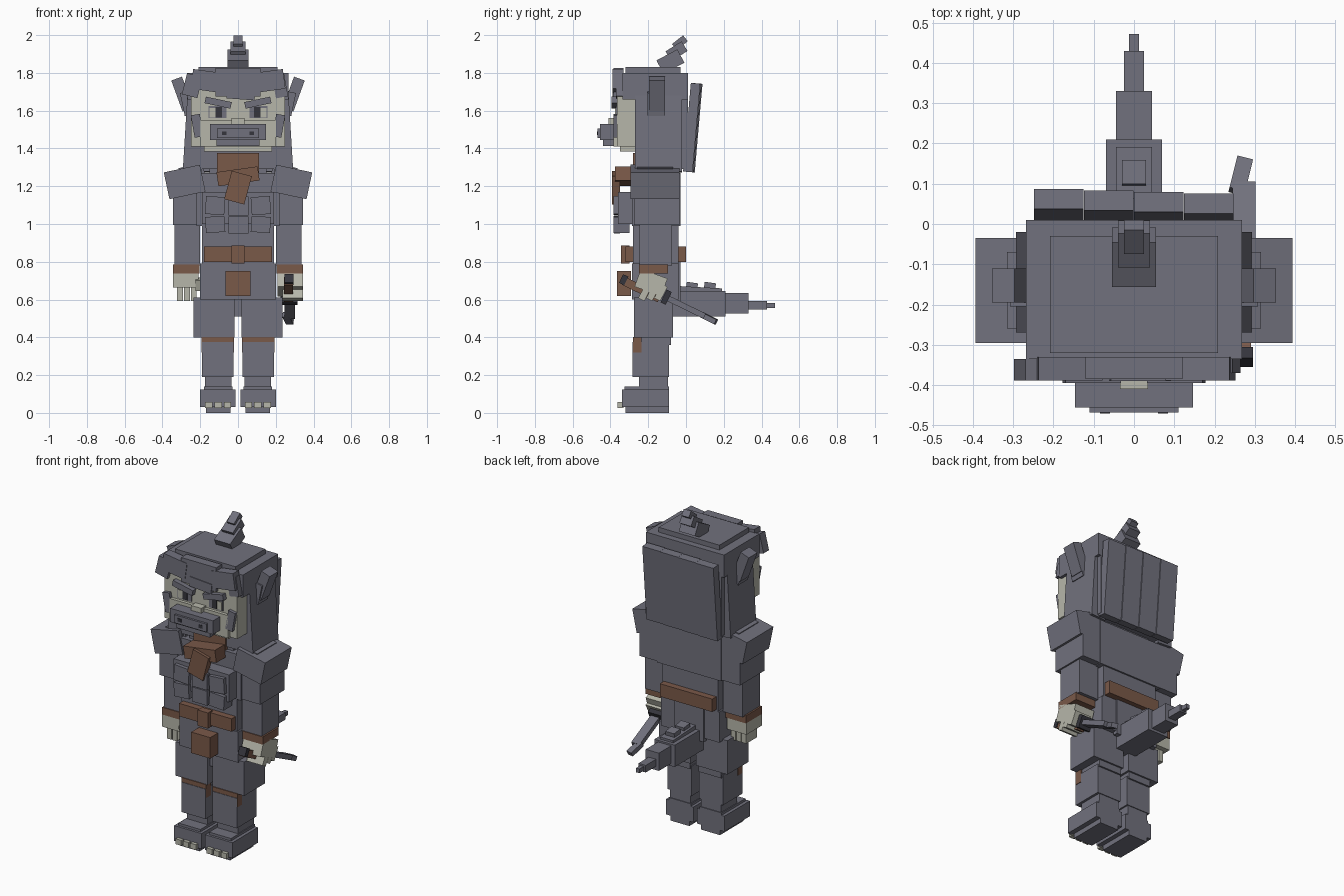
import bpy
from math import radians
from mathutils import Euler


def material(name, rgb):
    m = bpy.data.materials.new(name)
    m.diffuse_color = (*rgb, 1)
    return m


GREY = material("slate_grey", (0.165, 0.165, 0.205))
CREAM = material("pale_cream", (0.47, 0.47, 0.40))
BROWN = material("leather_brown", (0.195, 0.10, 0.066))
DARK = material("dark_grey", (0.035, 0.035, 0.045))


def box(name, x, y, z, mat=GREY, rot=(0, 0, 0)):
    """Box from axis ranges, turned about its own centre."""
    r = (x, y, z)
    c = [(a + b) / 2 for a, b in r]
    s = [abs(b - a) / 2 for a, b in r]
    e = Euler([radians(a) for a in rot])
    bpy.ops.mesh.primitive_cube_add(size=2, location=c, rotation=e)
    o = bpy.context.object
    o.name = name
    o.scale = s
    o.data.materials.append(mat)
    return o


def pair(name, x, y, z, mat=GREY, rot=(0, 0, 0)):
    """Same box on the +x side and mirrored on the -x side."""
    box(name + "_left", x, y, z, mat, rot)
    box(name + "_right", (-x[1], -x[0]), y, z, mat, (rot[0], -rot[1], -rot[2]))


# Feet with toe claws
pair("sole", (.04, .17), (-.32, -.09), (0, .03))
pair("foot", (.012, .20), (-.34, -.09), (.03, .125))
pair("foot_top", (.03, .18), (-.325, -.09), (.12, .14))
for i, x in enumerate((.055, .105, .155)):
    pair(f"toe_claw_{i}", (x - .019, x + .019), (-.362, -.33), (.025, .058), CREAM)

# Legs
pair("ankle", (.035, .175), (-.25, -.095), (.12, .2))
pair("shin", (.025, .19), (-.283, -.09), (.19, .375))
pair("knee_strap", (.022, .193), (-.28, -.235), (.32, .402), BROWN)
pair("knee", (.03, .185), (-.262, -.08), (.36, .44))
pair("thigh", (.018, .235), (-.275, -.07), (.4, .61))

# Hips, waist, belt and pouch
box("hips", (-.2, .2), (-.285, -.04), (.6, .79))
box("crotch", (-.07, .07), (-.25, -.06), (.51, .62))
box("rear_flap", (-.1, .1), (-.06, -.03), (.58, .80))
box("waist", (-.19, .19), (-.28, -.04), (.77, 1.0))
box("belt", (-.18, .18), (-.32, 0), (.80, .88), BROWN)
box("buckle", (-.035, .035), (-.345, -.3), (.79, .887), BROWN)
box("pouch", (-.065, .065), (-.365, -.29), (.62, .75), BROWN)

# Torso with chest plates
box("torso", (-.22, .22), (-.285, -.03), (.99, 1.27))
box("upper_chest", (-.19, .19), (-.36, -.28), (1.0, 1.17))
for r, (z0, z1) in enumerate(((.955, 1.04), (1.05, 1.145))):
    box(f"plate_middle_{r}", (-.05, .055), (-.38, -.35), (z0 - .005, z1))
    pair(f"plate_{r}", (.07, .172), (-.383, -.3), (z0, z1), GREY, (0, -4 if r else 4, 0))

# Scarf
box("neck", (-.15, .15), (-.26, -.05), (1.25, 1.42))
box("scarf_wrap", (-.11, .11), (-.28, -.2), (1.27, 1.375), BROWN)
box("scarf_knot", (-.11, .11), (-.375, -.27), (1.215, 1.29), BROWN, (0, -8, 0))
box("scarf_end", (-.055, .055), (-.393, -.35), (1.115, 1.27), BROWN, (0, 15, 0))

# Arms and shoulder pads
pair("shoulder_pad", (.185, .38), (-.295, -.035), (1.15, 1.295), GREY, (0, 12, 0))
pair("shoulder_cap", (.18, .31), (-.26, -.07), (1.25, 1.31), GREY, (0, 12, 0))
pair("upper_arm", (.21, .345), (-.275, -.035), (.995, 1.2))
pair("forearm", (.2, .335), (-.245, -.075), (.78, 1.0))
pair("cuff", (.205, .345), (-.25, -.095), (.737, .785), BROWN)

# Open hand
box("open_palm", (-.345, -.21), (-.25, -.10), (.665, .74), CREAM)
box("open_thumb", (-.225, -.19), (-.255, -.21), (.65, .71), CREAM, (20, 0, 0))
for i in range(3):
    x = -.322 + i * .036
    box(f"open_finger_{i}", (x, x + .031), (-.235, -.13), (.592, .68), CREAM)

# Gripping hand
box("grip_palm", (.21, .345), (-.26, -.11), (.64, .74), CREAM, (-20, 0, 0))
for i in range(3):
    y = -.235 + i * .042
    box(f"grip_finger_{i}", (.235, .345), (y, y + .036), (.595, .68), CREAM, (-28, 0, 0))

# Dagger slanting down and back
A = (-26, 0, 0)
box("dagger_pommel", (.245, .295), (-.345, -.315), (.68, .73), DARK, A)
box("dagger_handle", (.243, .29), (-.34, -.13), (.63, .675), BROWN, A)
box("dagger_guard", (.225, .315), (-.12, -.09), (.575, .65), DARK, A)
box("dagger_blade", (.245, .302), (-.11, .11), (.545, .575), GREY, A)
box("dagger_tip", (.245, .285), (.075, .165), (.487, .515), GREY, (-26, 0, -14))

# Tail
box("tail_base", (-.085, .085), (-.09, -.03), (.62, .70))
for i, (w, y0, y1, z0, z1) in enumerate((
        (.07, -.07, .21, .51, .645), (.045, .2, .33, .525, .635),
        (.025, .32, .43, .548, .592), (.012, .42, .472, .556, .582))):
    box(f"tail_segment_{i}", (-w, w), (y0, y1), (z0, z1))
for i, y in enumerate((0, .095)):
    box(f"tail_knob_{i}", (-.03, .03), (y, y + .06), (.63, .69), GREY, (-8, 0, 0))
box("tail_ridge", (-.045, .045), (-.03, .19), (.63, .665), GREY, (-3, 0, 0))

# Head and face
box("face", (-.25, .25), (-.365, -.25), (1.41, 1.72), CREAM)
box("chin", (-.18, .18), (-.35, -.22), (1.385, 1.45), CREAM)
box("cheek_plate", (-.2, .2), (-.385, -.36), (1.41, 1.55), CREAM)
box("muzzle", (-.147, .147), (-.455, -.36), (1.445, 1.53))
box("nose_pad", (-.11, .11), (-.468, -.44), (1.455, 1.505))
box("jaw", (-.115, .115), (-.44, -.36), (1.412, 1.45))
pair("nostril", (.06, .085), (-.471, -.46), (1.47, 1.49), DARK)
box("nose_bridge", (-.035, .035), (-.41, -.36), (1.525, 1.56), CREAM)
pair("eye_socket", (.06, .155), (-.371, -.36), (1.56, 1.625))
pair("eye_white", (.115, .15), (-.375, -.365), (1.565, 1.615), CREAM)
pair("pupil", (.085, .118), (-.377, -.365), (1.565, 1.62), DARK)
pair("eyebrow", (.035, .175), (-.395, -.36), (1.625, 1.66), GREY, (0, -12, 0))
pair("cheek_tuft", (.192, .24), (-.385, -.33), (1.46, 1.58), GREY, (0, 10, 0))

# Hair
box("head_core", (-.25, .25), (-.27, .01), (1.29, 1.78))
pair("side_hair", (.18, .28), (-.27, -.02), (1.275, 1.69), GREY, (0, -3.5, 0))
box("hair_cap", (-.268, .268), (-.335, .01), (1.66, 1.80))
box("hair_crown", (-.208, .208), (-.32, -.03), (1.78, 1.83))
for i in range(4):
    x = -.248 + i * .124
    d = (.012, .008, .004, 0)[i]
    box(f"back_hair_{i}", (x, x + .123), (.005 + d, .055 + d), (1.275, 1.745),
        GREY, (-5, 0, 0))

# Fringe
box("fringe_middle", (-.12, .12), (-.385, -.33), (1.675, 1.825))
box("fringe_lock", (-.06, .09), (-.39, -.33), (1.66, 1.72), GREY, (0, 4, 0))
pair("fringe_side", (.085, .245), (-.388, -.33), (1.705, 1.81), GREY, (0, -8, 0))
box("fringe_end_right", (-.285, -.2), (-.388, -.335), (1.675, 1.79), GREY, (0, 14, 0))
box("fringe_end_left", (.19, .255), (-.37, -.33), (1.67, 1.79), GREY, (0, -10, 0))

# Pointed ears
pair("ear", (.265, .325), (-.195, -.11), (1.60, 1.775), GREY, (0, 20, 0))
pair("ear_base", (.24, .295), (-.205, -.11), (1.575, 1.70), GREY, (0, 12, 0))

# Topknot leaning back
box("topknot_base", (-.055, .055), (-.145, -.02), (1.82, 1.9), GREY, (28, 0, 0))
box("topknot_middle", (-.04, .04), (-.10, 0), (1.885, 1.945), GREY, (32, 0, 0))
box("topknot_tip", (-.025, .025), (-.07, .005), (1.94, 1.98), GREY, (38, 0, 0))
